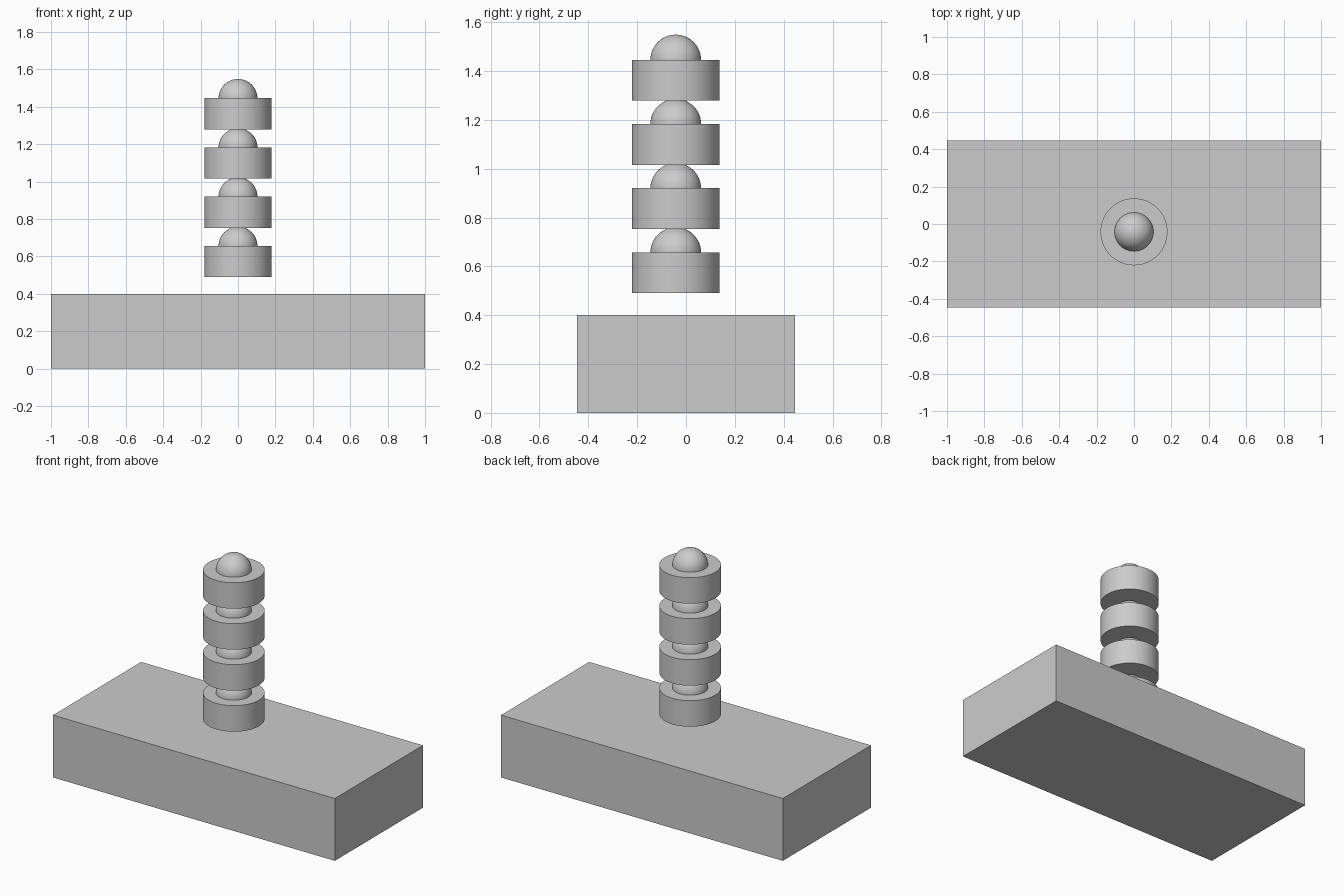
import bpy
import math

cube = bpy.data.objects.get("Cube")
if cube:
    bpy.data.objects.remove(cube, do_unlink=True)

AXIS_Y = -0.042
DISC_RADIUS, DISC_HEIGHT = 0.179, 0.167
DOME_RADIUS = 0.104
FIRST_Z, SPACING = 0.49, 0.263

# Single plain grey
grey = bpy.data.materials.new("grey")
grey.use_nodes = True
colour = (0.6, 0.6, 0.6, 1)
grey.diffuse_color = colour
grey.node_tree.nodes["Principled BSDF"].inputs["Base Color"].default_value = colour


def finish(name, smooth=True):
    obj = bpy.context.object
    obj.name = name
    obj.data.materials.append(grey)
    if smooth:
        bpy.ops.object.shade_smooth_by_angle(angle=math.radians(30))
    return obj


# Base block
bpy.ops.mesh.primitive_cube_add(size=1, location=(0, 0, 0.2))
bpy.context.object.scale = (2, 0.893, 0.4)
bpy.ops.object.transform_apply(location=False, rotation=False, scale=True)
finish("base_block", smooth=False)

# Floating stack of discs, each topped by a ball sunk to its middle
for i in range(4):
    bottom = FIRST_Z + i * SPACING
    bpy.ops.mesh.primitive_cylinder_add(
        vertices=64, radius=DISC_RADIUS, depth=DISC_HEIGHT,
        location=(0, AXIS_Y, bottom + DISC_HEIGHT / 2))
    finish(f"disc_{i + 1}")
    bpy.ops.mesh.primitive_uv_sphere_add(
        segments=48, ring_count=24, radius=DOME_RADIUS,
        location=(0, AXIS_Y, bottom + DISC_HEIGHT - 0.001))
    finish(f"ball_{i + 1}")
